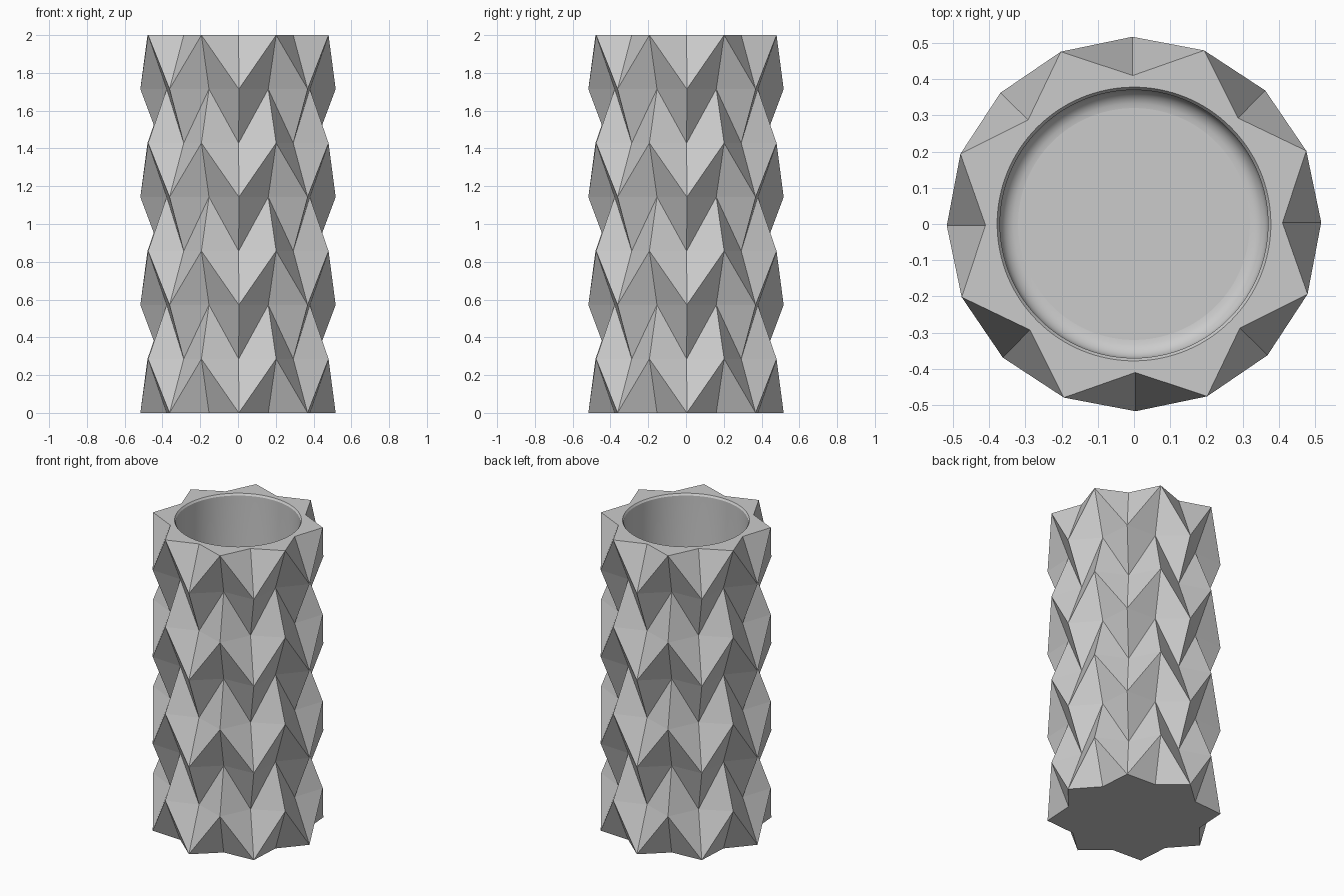
import bpy, bmesh
from math import sin, cos, pi, radians

if "Cube" in bpy.data.objects:
    bpy.data.objects.remove(bpy.data.objects["Cube"])

N = 16                  # facet columns around
LAYERS = 7              # folded bands
H = 2.0
R_OUT, R_IN = 0.517, 0.41
TWIST = radians(0.5)
SUB = 8                 # bore segments per facet column
M = N * SUB

bm = bmesh.new()


def ring(count, radius, z):
    """Ring of vertices; radius is a function of the index."""
    out = []
    for i in range(count):
        a = 2 * pi * i / count + TWIST
        out.append(bm.verts.new((radius(i) * cos(a), radius(i) * sin(a), z)))
    return out


# Folded outer wall: star rings alternating by half a step
rows = [ring(N, lambda i, l=l: R_OUT if (i + l) % 2 == 0 else R_IN, H * l / LAYERS)
        for l in range(LAYERS + 1)]
for lo, hi in zip(rows, rows[1:]):
    for i in range(N):
        j = (i + 1) % N
        if i % 2 == 0:      # fold runs from lower even column to upper odd column
            bm.faces.new((lo[i], lo[j], hi[j]))
            bm.faces.new((lo[i], hi[j], hi[i]))
        else:
            bm.faces.new((lo[i], lo[j], hi[i]))
            bm.faces.new((lo[j], hi[j], hi[i]))

# Star-shaped base
bm.faces.new(rows[0][::-1])

# Bore profile: chamfered lip, straight wall, rounded floor corner
R_BORE, FLOOR, FIL = 0.37, 0.08, 0.05
profile = [(0.378, H), (R_BORE, H - 0.012), (R_BORE, FLOOR + FIL)]
for k in range(1, 7):
    a = k / 6 * pi / 2
    profile.append((R_BORE - FIL + FIL * cos(a), FLOOR + FIL - FIL * sin(a)))
bore = [ring(M, lambda i, r=r: r, z) for r, z in profile]
for n, (up, dn) in enumerate(zip(bore, bore[1:])):
    for i in range(M):
        j = (i + 1) % M
        f = bm.faces.new((up[i], up[j], dn[j], dn[i]))
        f.smooth = True
bm.faces.new(bore[-1])

# Flat top rim from star outline to bore
star, lip = rows[-1], bore[0]
half = SUB // 2
for i in range(N):
    for s in range(-half, half):
        bm.faces.new((star[i], lip[(i * SUB + s + 1) % M], lip[(i * SUB + s) % M]))
    bm.faces.new((star[i], star[(i + 1) % N], lip[(i * SUB + half) % M]))

# Crisp lip edges
for loop in bore[:2]:
    for i in range(M):
        bm.edges.get((loop[i], loop[(i + 1) % M])).smooth = False

bmesh.ops.recalc_face_normals(bm, faces=bm.faces[:])
mesh = bpy.data.meshes.new("folded_vase")
bm.to_mesh(mesh)
bm.free()
vase = bpy.data.objects.new("folded_vase", mesh)
bpy.context.collection.objects.link(vase)
